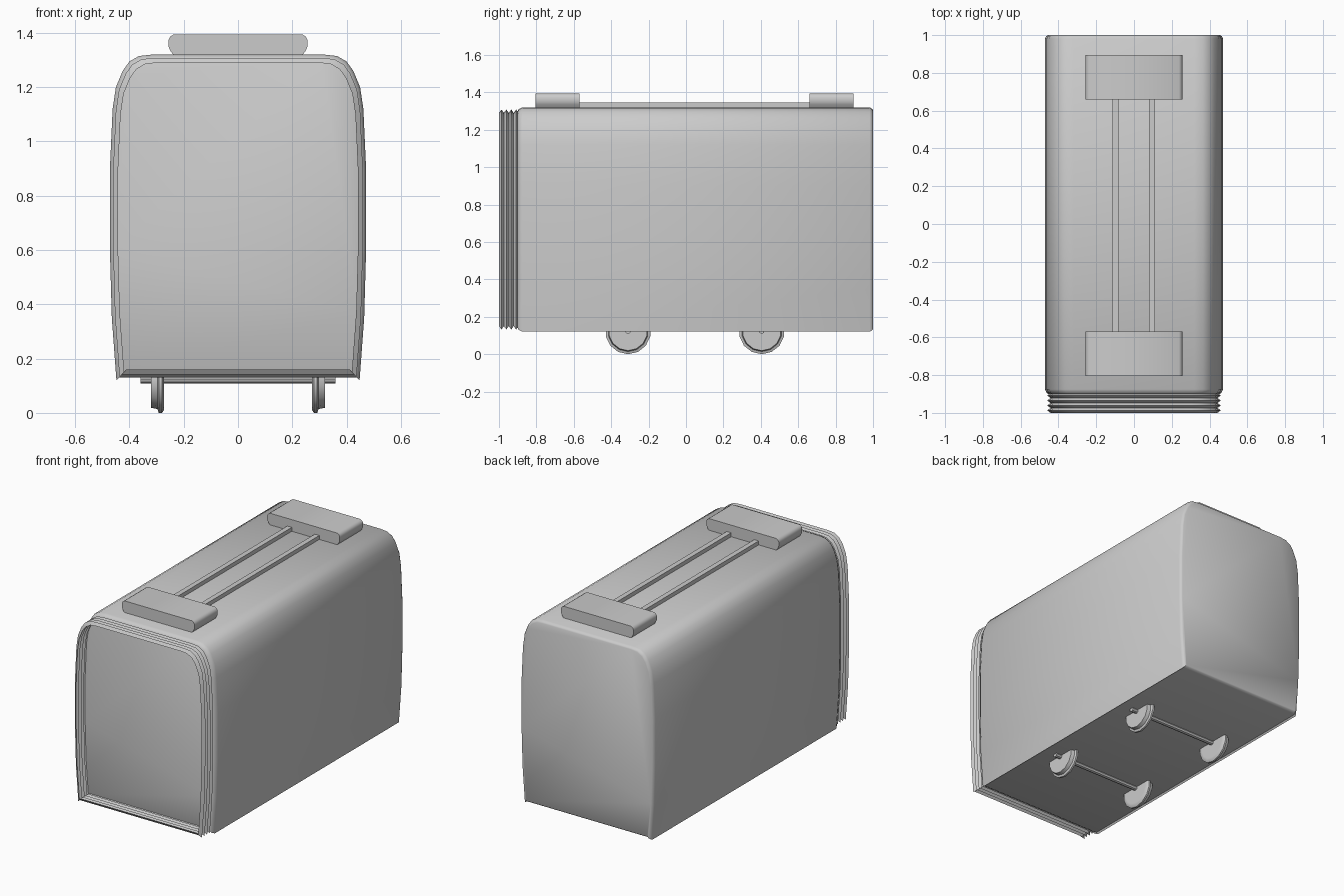
import bpy, bmesh, math
from mathutils import Matrix

if "Cube" in bpy.data.objects:
    bpy.data.objects.remove(bpy.data.objects["Cube"], do_unlink=True)

grey = bpy.data.materials.new("plain grey")
grey.use_nodes = True
COLOUR = (0.6, 0.6, 0.6, 1)
grey.diffuse_color = COLOUR
grey.node_tree.nodes["Principled BSDF"].inputs["Base Color"].default_value = COLOUR


def finish(name, bm, angle=35):
    bmesh.ops.recalc_face_normals(bm, faces=bm.faces)
    mesh = bpy.data.meshes.new(name)
    bm.to_mesh(mesh)
    bm.free()
    mesh.materials.append(grey)
    ob = bpy.data.objects.new(name, mesh)
    bpy.context.collection.objects.link(ob)
    bpy.ops.object.select_all(action="DESELECT")
    ob.select_set(True)
    bpy.context.view_layer.objects.active = ob
    bpy.ops.object.shade_smooth_by_angle(angle=math.radians(angle))
    return ob


def loft(name, rings, caps=True, angle=35):
    """Join equal-length rings of points into a skin."""
    bm = bmesh.new()
    loops = [[bm.verts.new(p) for p in ring] for ring in rings]
    for a, b in zip(loops, loops[1:]):
        for i in range(len(a)):
            j = (i + 1) % len(a)
            bm.faces.new((a[i], a[j], b[j], b[i]))
    if caps:
        bm.faces.new(loops[0])
        bm.faces.new(loops[-1])
    return finish(name, bm, angle)


def box(name, x, y, z):
    return loft(name, [[(a, b, c) for a, c in ((x[0], z[0]), (x[1], z[0]), (x[1], z[1]), (x[0], z[1]))]
                       for b in y])


# Rounded carriage section, right half mirrored to the left
HALF = [(0.44, 0.13), (0.448, 0.12), (0.465, 0.35), (0.472, 0.6), (0.472, 0.9),
        (0.462, 1.12), (0.45, 1.2), (0.425, 1.26), (0.4, 1.295), (0.365, 1.315), (0.32, 1.32)]
SECTION = HALF + [(-x, z) for x, z in reversed(HALF)]


def section(y, inset):
    mid = 0.72
    sx, sz = 1 - inset / 0.472, 1 - inset / 0.6
    return [(x * sx, y, mid + (z - mid) * sz) for x, z in SECTION]


# Main body with slightly chamfered ends
loft("carriage_body", [section(-0.9, 0.02), section(-0.895, 0.01), section(-0.875, 0),
                       section(0.982, 0), section(0.995, 0.008), section(1, 0.015)], angle=40)

# Open pleated connector at the front
STEPS = 8
loft("bellows", [section(-1 + 0.105 * i / STEPS, 0.03 if i % 2 == 0 else 0.012)
                 for i in range(STEPS + 1)], caps=False)

# Roof units with rounded side edges, and the two pipes between them
UNIT = [(0.235, 1.315), (0.25, 1.335), (0.256, 1.35), (0.256, 1.375), (0.25, 1.386), (0.238, 1.394)]
UNIT += [(-x, z) for x, z in reversed(UNIT)]
for name, y0, y1 in (("front_roof_unit", -0.805, -0.57), ("rear_roof_unit", 0.66, 0.895)):
    loft(name, [[(x, y, z) for x, z in UNIT] for y in (y0, y1)])
for side, x in (("right", -0.098), ("left", 0.096)):
    box(side + "_roof_pipe", (x - 0.016, x + 0.016), (-0.58, 0.67), (1.31, 1.345))

# Flanged wheels on axles
WHEEL = [(0.272, 0.095), (0.272, 0.11), (0.28, 0.122), (0.292, 0.122), (0.297, 0.108),
         (0.32, 0.103), (0.32, 0.085)]
SIDES = 14
for end, y in (("front", -0.31), ("rear", 0.405)):
    for side, s in (("right", -1), ("left", 1)):
        loft(f"{end}_{side}_wheel",
             [[(s * x, y + r * math.sin(math.tau * k / SIDES), 0.122 - r * math.cos(math.tau * k / SIDES))
               for k in range(SIDES)] for x, r in WHEEL])
    bm = bmesh.new()
    bmesh.ops.create_cone(bm, cap_ends=True, segments=8, radius1=0.015, radius2=0.015, depth=0.72,
                          matrix=Matrix.Translation((0, y, 0.124)) @ Matrix.Rotation(math.pi / 2, 4, "Y"))
    finish(end + "_axle", bm)
